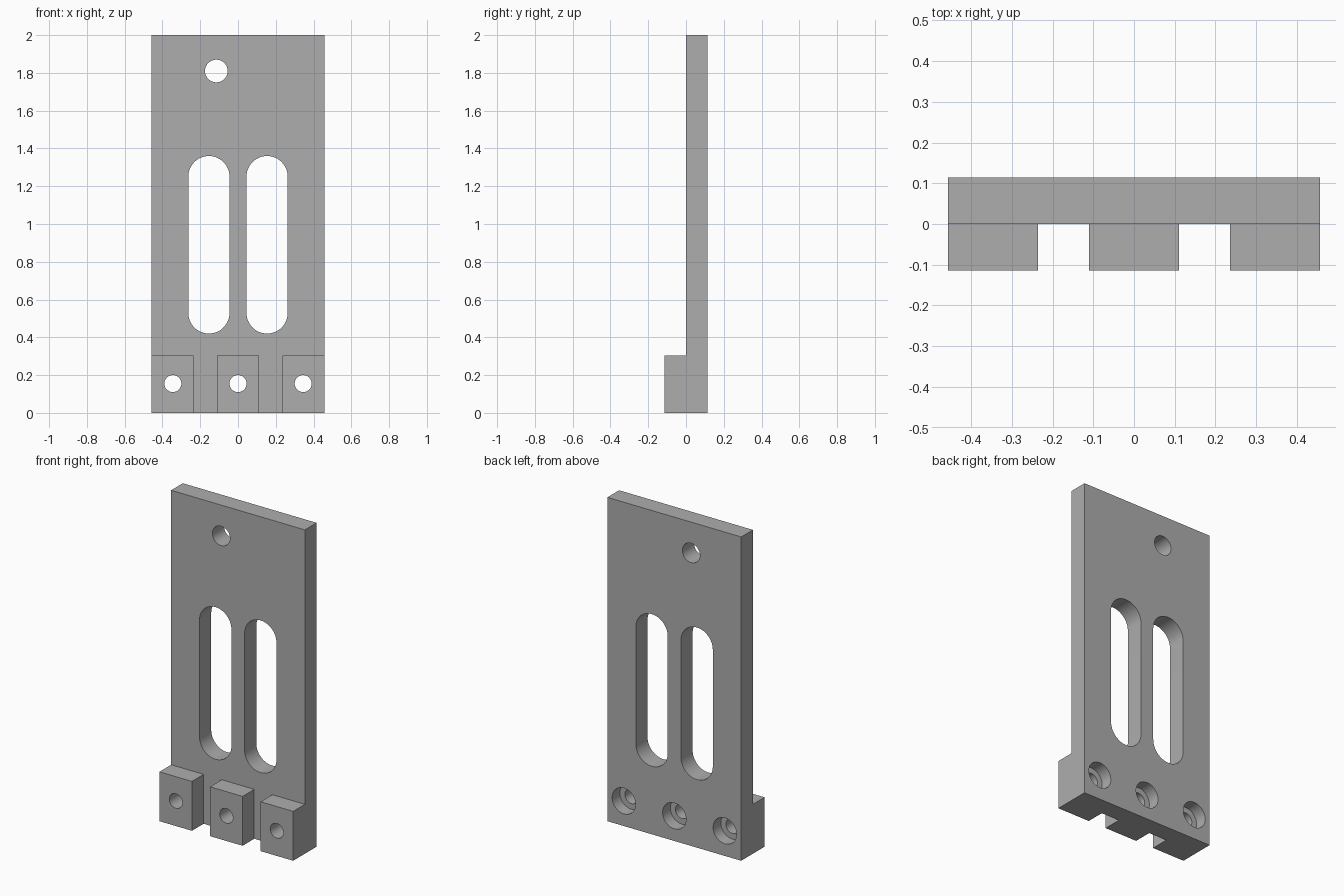
import bpy, bmesh, math
from mathutils import Vector

cube = bpy.data.objects.get("Cube")
if cube:
    bpy.data.objects.remove(cube, do_unlink=True)

HALF_W, HALF_D, HEIGHT, FOOT_H = 0.457, 0.114, 2.0, 0.305
HOLE_Z = 0.155

grey = bpy.data.materials.new("plain grey")
grey.use_nodes = True
grey.diffuse_color = (0.42, 0.42, 0.42, 1)
grey.node_tree.nodes["Principled BSDF"].inputs["Base Color"].default_value = grey.diffuse_color


def prism(name, points, direction):
    """Extrude a closed outline along a vector."""
    bm = bmesh.new()
    face = bm.faces.new([bm.verts.new(p) for p in points])
    result = bmesh.ops.extrude_face_region(bm, geom=[face])
    moved = [v for v in result["geom"] if isinstance(v, bmesh.types.BMVert)]
    bmesh.ops.translate(bm, verts=moved, vec=Vector(direction))
    bmesh.ops.recalc_face_normals(bm, faces=bm.faces)
    mesh = bpy.data.meshes.new(name)
    bm.to_mesh(mesh)
    bm.free()
    mesh.materials.append(grey)
    obj = bpy.data.objects.new(name, mesh)
    bpy.context.collection.objects.link(obj)
    return obj


def slot_outline(x, z_low, z_high, radius, y, steps=24):
    """Circle outline, stretched into a slot when the two heights differ."""
    points = []
    for z, start in ((z_high, 0), (z_low, math.pi)):
        count = steps + 1 if z_high > z_low else steps
        for i in range(count):
            a = start + math.pi * i / steps
            points.append((x + radius * math.cos(a), y, z + radius * math.sin(a)))
    return points


def cut(body, cutter):
    cutter.hide_render = True
    mod = body.modifiers.new("cut", "BOOLEAN")
    mod.operation, mod.solver, mod.object = "DIFFERENCE", "EXACT", cutter
    bpy.context.view_layer.objects.active = body
    bpy.ops.object.modifier_apply(modifier=mod.name)
    bpy.data.objects.remove(cutter, do_unlink=True)


def drill(body, x, z_low, z_high, radius, y_start=-0.3):
    outline = slot_outline(x, z_low, z_high, radius, y_start)
    cut(body, prism("drill_cutter", outline, (0, 0.3 - y_start, 0)))


# Upright plate with a thick foot along its front
side = [(-HALF_D, 0), (HALF_D, 0), (HALF_D, HEIGHT), (0, HEIGHT), (0, FOOT_H), (-HALF_D, FOOT_H)]
plate = prism("mounting_plate", [(-HALF_W, y, z) for y, z in side], (2 * HALF_W, 0, 0))

# Two notches split the foot into three blocks, beside the long slots
for sign in (-1, 1):
    x = sign * 0.173
    notch = [(x - 0.062, -0.3, -0.1), (x + 0.062, -0.3, -0.1),
             (x + 0.062, 0, -0.1), (x - 0.062, 0, -0.1)]
    cut(plate, prism("notch_cutter", notch, (0, 0, 0.6)))
    drill(plate, sign * 0.154, 0.529, 1.251, 0.109)

# Off-centre hanging hole
drill(plate, -0.115, 1.81, 1.81, 0.06)

# Bolt holes through the blocks, counterbored from the back
for x in (-0.345, 0, 0.345):
    drill(plate, x, HOLE_Z, HOLE_Z, 0.045)
    drill(plate, x, HOLE_Z, HOLE_Z, 0.08, y_start=HALF_D - 0.075)

bpy.ops.object.select_all(action="DESELECT")
plate.select_set(True)
bpy.context.view_layer.objects.active = plate
bpy.ops.object.shade_smooth_by_angle(angle=math.radians(30))
